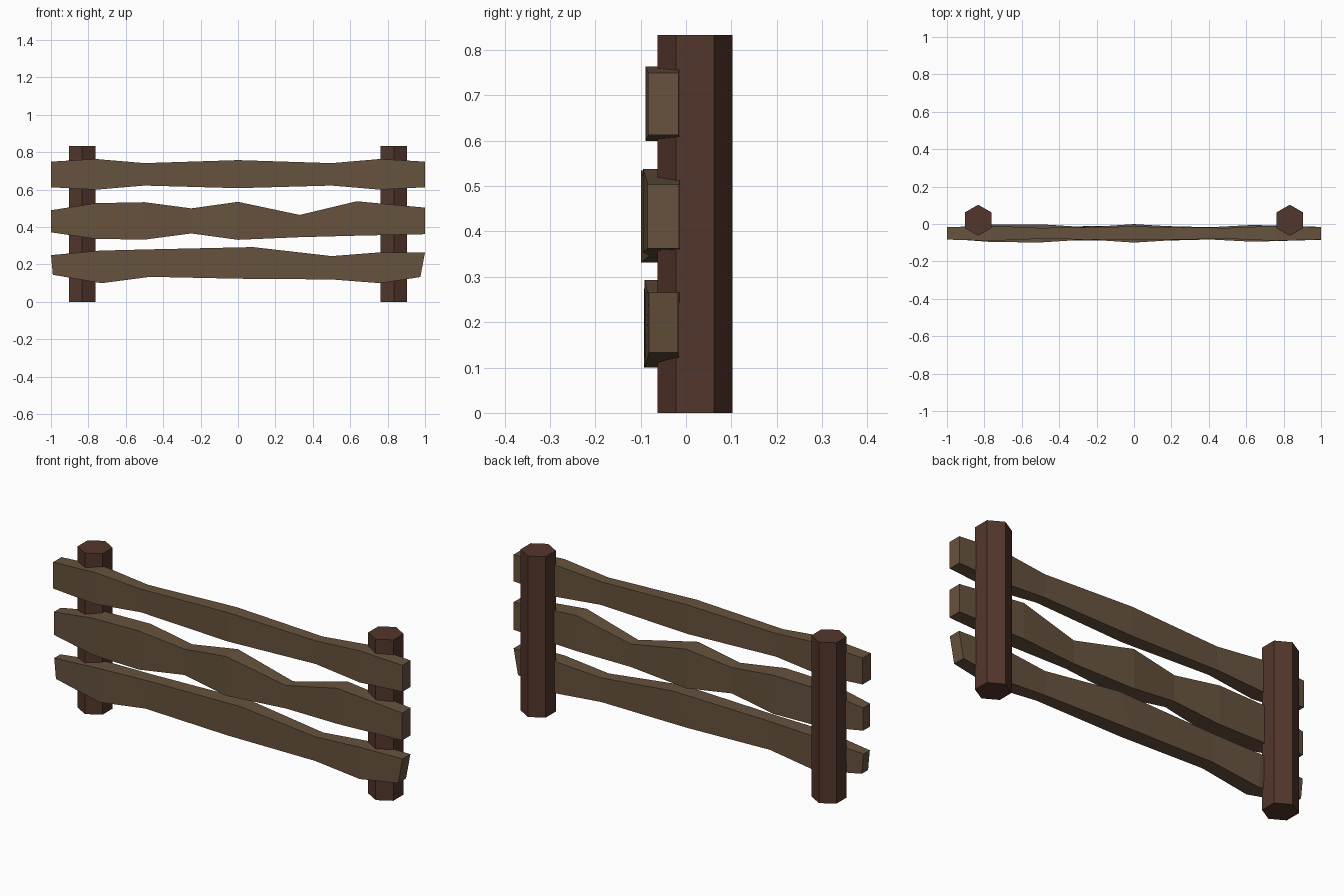
import bpy, bmesh, math

if "Cube" in bpy.data.objects:
    bpy.data.objects.remove(bpy.data.objects["Cube"])


def material(name, color):
    m = bpy.data.materials.new(name)
    m.diffuse_color = (*color, 1)
    m.use_nodes = True
    m.node_tree.nodes["Principled BSDF"].inputs["Base Color"].default_value = m.diffuse_color
    return m


plank_wood = material("plank_wood", (0.135, 0.085, 0.048))
post_wood = material("post_wood", (0.085, 0.037, 0.024))


def finish(bm, name, mat):
    bmesh.ops.recalc_face_normals(bm, faces=bm.faces)
    mesh = bpy.data.meshes.new(name)
    bm.to_mesh(mesh)
    bm.free()
    mesh.materials.append(mat)
    obj = bpy.data.objects.new(name, mesh)
    bpy.context.collection.objects.link(obj)


# Hexagonal post with a corner facing front
def post(name, x):
    radius, height = 0.083, 0.833
    bm = bmesh.new()
    ring = [bm.verts.new((x + radius * math.sin(i * math.pi / 3),
                          0.02 + radius * math.cos(i * math.pi / 3), 0))
            for i in range(6)]
    base = bm.faces.new(ring)
    top = bmesh.ops.extrude_face_region(bm, geom=[base], use_keep_orig=True)
    moved = [g for g in top["geom"] if isinstance(g, bmesh.types.BMVert)]
    bmesh.ops.translate(bm, verts=moved, vec=(0, 0, height))
    finish(bm, name, post_wood)


# Uneven plank: stations are (x at top, x at bottom, top z, bottom z);
# the thickness follows the height of each station
def plank(name, stations):
    bm = bmesh.new()
    rings = []
    for xt, xb, zt, zb in stations:
        h = 0.243 * (zt - zb)
        y0, y1 = -0.05 - h, -0.05 + h
        rings.append([bm.verts.new(p) for p in
                      ((xt, y0, zt), (xt, y1, zt), (xb, y1, zb), (xb, y0, zb))])
    for a, b in zip(rings, rings[1:]):
        for i in range(4):
            j = (i + 1) % 4
            bm.faces.new((a[i], a[j], b[j], b[i]))
    bm.faces.new(rings[0])
    bm.faces.new(rings[-1])
    finish(bm, name, plank_wood)


post("left_post", -0.833)
post("right_post", 0.833)

# Top plank is symmetric about x = 0
half = [(1, .75, .613), (.76, .764, .6), (.5, .742, .622)]
plank("top_plank",
      [(-x, -x, t, b) for x, t, b in half] + [(0, 0, .758, .608)]
      + [(x, x, t, b) for x, t, b in reversed(half)])

plank("middle_plank", [(x, x, t, b) for x, t, b in (
    (-1, .49, .372), (-.76, .528, .337), (-.5, .533, .333), (-.25, .5, .366),
    (0, .535, .332), (.33, .465, .346), (.635, .538, .354), (1, .504, .362))])

plank("bottom_plank", [
    (-1, -.99, .25, .145), (-.74, -.73, .274, .1), (-.47, -.47, .281, .134),
    (.08, .0, .293, .124), (.5, .5, .245, .12), (.76, .76, .265, .1),
    (1, .975, .265, .133)])
